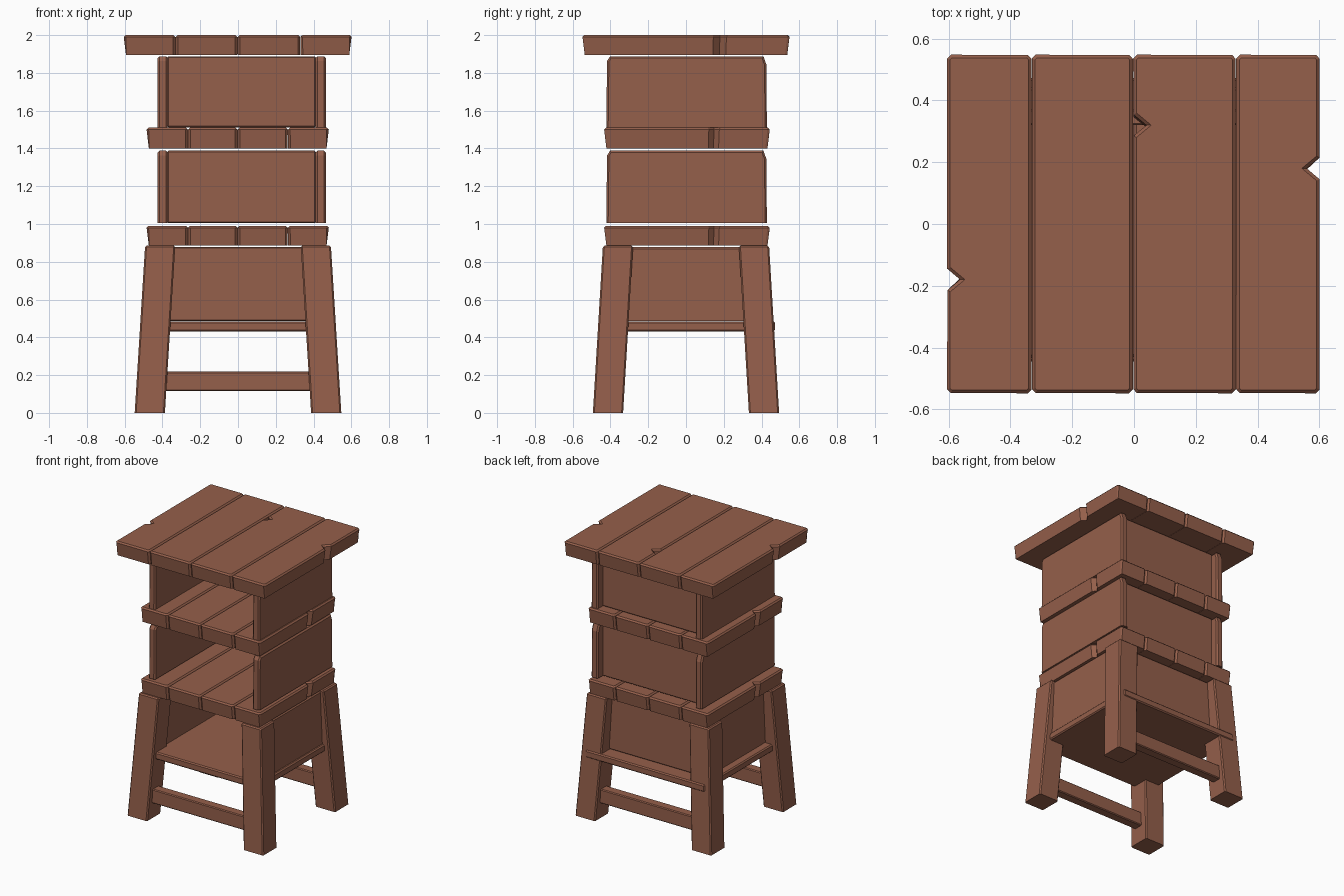
import bpy, bmesh

if "Cube" in bpy.data.objects:
    bpy.data.objects.remove(bpy.data.objects["Cube"])

wood = bpy.data.materials.new("reddish brown wood")
wood.diffuse_color = (0.30, 0.115, 0.07, 1)
wood.use_nodes = True
wood.node_tree.nodes["Principled BSDF"].inputs["Base Color"].default_value = wood.diffuse_color


def finish(bm, name):
    bmesh.ops.recalc_face_normals(bm, faces=bm.faces)
    me = bpy.data.meshes.new(name)
    bm.to_mesh(me)
    bm.free()
    me.materials.append(wood)
    ob = bpy.data.objects.new(name, me)
    bpy.context.collection.objects.link(ob)
    return ob


def prism(pts, offset):
    """Closed prism from a flat outline of 3D points."""
    bm = bmesh.new()
    f = bm.faces.new([bm.verts.new(p) for p in pts])
    r = bmesh.ops.extrude_face_region(bm, geom=[f])
    bmesh.ops.translate(bm, vec=offset,
                        verts=[v for v in r["geom"] if isinstance(v, bmesh.types.BMVert)])
    bmesh.ops.recalc_face_normals(bm, faces=bm.faces)
    return bm


def bevel(bm, edges, w):
    bmesh.ops.bevel(bm, geom=edges, offset=w, offset_type='OFFSET', segments=1,
                    profile=0.5, affect='EDGES')


def box(name, x0, x1, y0, y1, z0, z1, w=0.0):
    bm = prism([(x0, y0, z0), (x1, y0, z0), (x1, y1, z0), (x0, y1, z0)], (0, 0, z1 - z0))
    if w:
        bevel(bm, bm.edges[:], w)
    return finish(bm, name)


def plank(name, x0, x1, yh, yc, z0, z1, left=None, right=None, n=0.035, d=0.042,
          taper_l=0, taper_r=0):
    """Board with cut corners, optional V notches and chamfered top edges."""
    c = 0.012
    pts = [(x0, -yh + c), (x0 + c, -yh), (x1 - c, -yh), (x1, -yh + c)]
    if right is not None:
        pts += [(x1, right - n), (x1 - d, right), (x1, right + n)]
    pts += [(x1, yh - c), (x1 - c, yh), (x0 + c, yh), (x0, yh - c)]
    if left is not None:
        pts += [(x0, left + n), (x0 + d, left), (x0, left - n)]
    bm = prism([(x, y + yc, z0) for x, y in pts], (0, 0, z1 - z0))
    for v in bm.verts:  # undercut towards the bottom
        if v.co.z < z0 + 0.001:
            v.co.y = yc + (v.co.y - yc) * (1 - 0.012 / yh)
            if v.co.x < x0 + 0.001:
                v.co.x += taper_l
            if v.co.x > x1 - 0.001:
                v.co.x -= taper_r
    bevel(bm, [e for e in bm.edges if all(v.co.z > z1 - 0.001 for v in e.verts)], 0.01)
    finish(bm, name)


# Three plank surfaces: table top and two smaller shelves
for label, s, yc, z0, z1 in (("top", 1.0, 0, 1.895, 2.0),
                             ("upper_shelf", 0.8, 0.005, 1.4, 1.51),
                             ("middle_shelf", 0.8, 0.005, 0.885, 0.99)):
    xs = [-0.605 * s, -0.331 * s, -0.003 * s, 0.33 * s, 0.602 * s]
    for i in range(4):
        left = {0: -0.18 * s, 2: 0.32 * s}.get(i)
        plank(f"{label}_plank_{i + 1}", xs[i] + (0.001 if i else 0), xs[i + 1] - 0.001,
              0.548 * s, yc, z0, z1, left, 0.18 * s if i == 3 else None,
              n=0.035 * s, d=0.042 * s,
              taper_l=0.012 if i == 0 else 0, taper_r=0.012 if i == 3 else 0)

# Three open-front boxes: two side panels and a recessed back panel each
for label, z0, z1 in (("lower", 0.487, 0.878), ("middle", 1.005, 1.388), ("upper", 1.512, 1.888)):
    prof = [(-0.422, z0), (0.428, z0), (0.426, z1 - 0.045), (0.41, z1),
            (-0.402, z1), (-0.418, z1 - 0.025)]
    for side, x0, x1 in (("left", -0.425, -0.372), ("right", 0.41, 0.465)):
        bm = prism([(x0, y, z) for y, z in prof], (x1 - x0, 0, 0))
        bevel(bm, [e for e in bm.edges if any(v.co.z > z0 + 0.001 for v in e.verts)
                   and abs(e.verts[0].co.x - e.verts[1].co.x) < 0.001], 0.01)
        finish(bm, f"{label}_{side}_panel")
    box(f"{label}_back_panel", -0.375, 0.412, 0.32, 0.372, z0, z1, 0.006)

# Bottom shelf, poking slightly through the back legs
box("bottom_shelf", -0.48, 0.48, -0.43, 0.472, 0.432, 0.485, 0.008)

# Splayed legs
for sx, xn in ((-1, "left"), (1, "right")):
    for sy, yn in ((-1, "front"), (1, "back")):
        bm = prism([(sx * x, sy * y, 0) for x, y in
                    ((0.387, 0.333), (0.547, 0.333), (0.547, 0.493), (0.387, 0.493))],
                   (-sx * 0.055, -sy * 0.053, 0.885))
        bevel(bm, [e for e in bm.edges
                   if abs(e.verts[0].co.z - e.verts[1].co.z) > 0.1
                   or e.verts[0].co.z + e.verts[1].co.z > 1.7], 0.008)
        finish(bm, f"{yn}_{xn}_leg")

# Front and back stretchers
box("front_stretcher", -0.42, 0.42, -0.445, -0.375, 0.115, 0.218, 0.006)
box("back_stretcher", -0.42, 0.42, 0.375, 0.445, 0.115, 0.218, 0.006)
